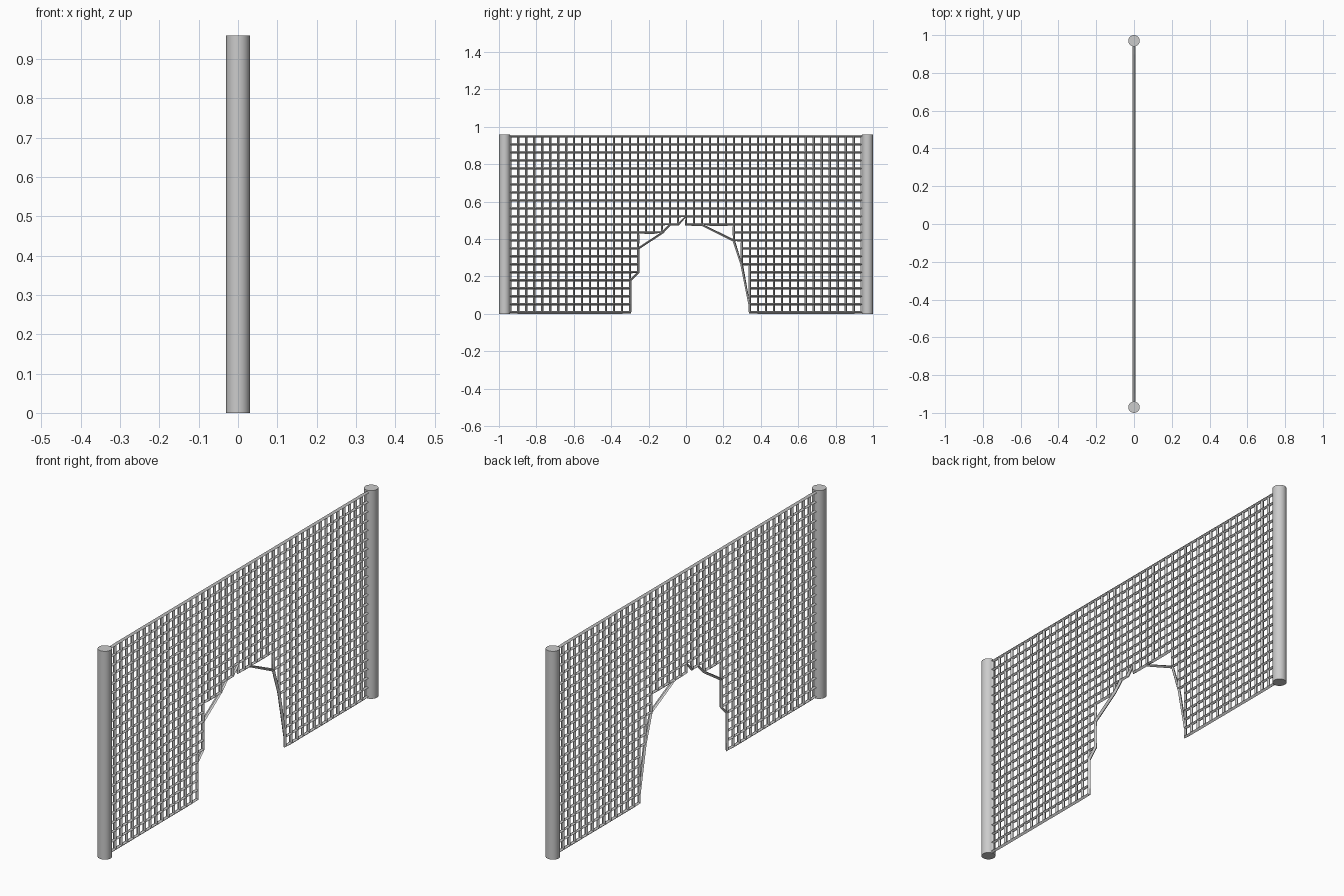
import bpy, bmesh

if "Cube" in bpy.data.objects:
    bpy.data.objects.remove(bpy.data.objects["Cube"])

PITCH = 1.88 / 44
Z0 = 0.009
COLS, ROWS = 22, 22     # columns run from -COLS to +COLS

# Round end posts
for side, y in (("left", -0.97), ("right", 0.97)):
    bpy.ops.mesh.primitive_cylinder_add(vertices=32, radius=0.03, depth=0.96,
                                        location=(0, y, 0.48))
    post = bpy.context.object
    post.name = side + "_post"
    bpy.ops.object.shade_smooth_by_angle()

# Lowest remaining full cell in each column of the torn opening
first_row = {-7: 5, -6: 10, -5: 10, -4: 10, -3: 11, -2: 11, -1: 12, 6: 9, 7: 6}
first_row.update({k: 11 for k in range(6)})

# Irregular cells along the torn edge, as (column, row) corners
torn = [
    [(-7, 4), (-6, 5), (-7, 5)],
    [(-6, 8), (-3, 10), (-4, 10), (-5, 10), (-6, 10), (-6, 9)],
    [(-3, 10), (-2, 11), (-3, 11)],
    [(-1, 11), (0, 12), (-1, 12)],
    [(2, 11), (6, 9), (6, 10), (6, 11), (5, 11), (4, 11), (3, 11)],
    [(6, 9), (7, 6), (7, 7), (7, 8), (7, 9)],
    [(7, 6), (8, 1), (8, 2), (8, 3), (8, 4), (8, 5), (8, 6)],
]

# Wire mesh panel
bm = bmesh.new()
verts = {}


def vert(k, j):
    if (k, j) not in verts:
        verts[k, j] = bm.verts.new((0, k * PITCH, Z0 + j * PITCH))
    return verts[k, j]


for k in range(-COLS, COLS):
    for j in range(first_row.get(k, 0), ROWS):
        bm.faces.new([vert(k, j), vert(k + 1, j), vert(k + 1, j + 1), vert(k, j + 1)])
for loop in torn:
    bm.faces.new([vert(*c) for c in loop])

mesh = bpy.data.meshes.new("wire_mesh")
bm.to_mesh(mesh)
bm.free()
panel = bpy.data.objects.new("wire_mesh", mesh)
bpy.context.collection.objects.link(panel)

# Turn every cell edge into a diamond-section wire
wire = panel.modifiers.new("wires", 'WIREFRAME')
wire.thickness = 0.017
wire.offset = 0
wire.use_boundary = True
wire.use_replace = True
wire.use_even_offset = False
